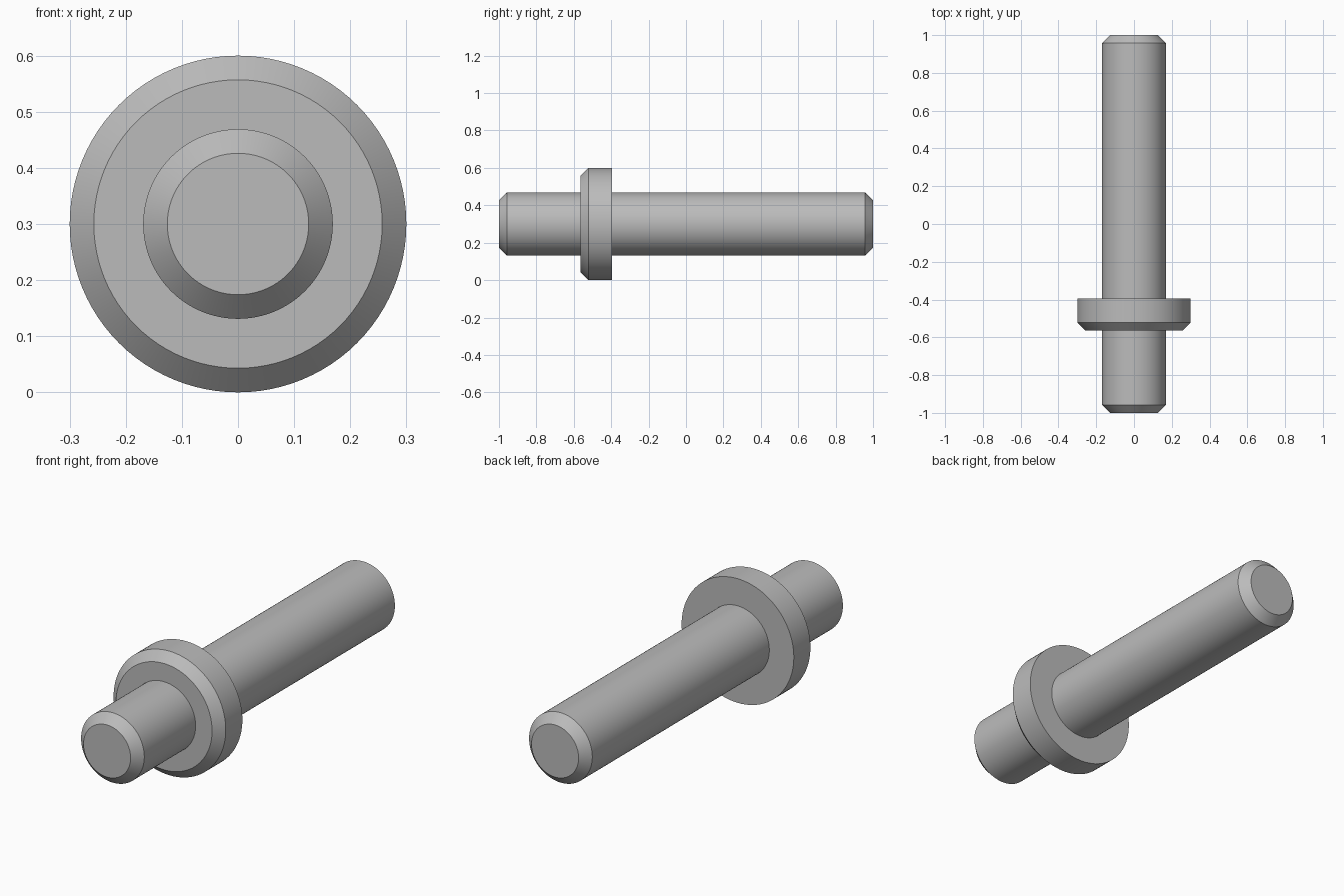
import bpy
import bmesh
from math import radians
from mathutils import Matrix, Vector

if "Cube" in bpy.data.objects:
    bpy.data.objects.remove(bpy.data.objects["Cube"], do_unlink=True)

SIDES = 96
CHAMFER = 0.043
AXIS_HEIGHT = 0.3

steel = bpy.data.materials.new("steel_grey")
steel.use_nodes = True
grey = (0.5, 0.5, 0.5, 1)
steel.diffuse_color = grey
steel.node_tree.nodes["Principled BSDF"].inputs["Base Color"].default_value = grey


def turned_part(name, profile):
    """Lathe a (radius, y) profile around the pin's lengthwise axis."""
    bm = bmesh.new()
    rings = []
    for radius, y in profile:
        ring = [bm.verts.new(Matrix.Rotation(radians(360 * i / SIDES), 3, "Y")
                             @ Vector((radius, y, 0))) for i in range(SIDES)]
        rings.append(ring)
    for a, b in zip(rings, rings[1:] + rings[:1]):
        for i in range(SIDES):
            j = (i + 1) % SIDES
            if b is not rings[0]:
                bm.faces.new((a[i], a[j], b[j], b[i]))
    # flat end caps
    bm.faces.new(rings[0])
    bm.faces.new(rings[-1])
    bmesh.ops.recalc_face_normals(bm, faces=bm.faces)
    mesh = bpy.data.meshes.new(name)
    bm.to_mesh(mesh)
    bm.free()
    mesh.materials.append(steel)
    part = bpy.data.objects.new(name, mesh)
    part.location.z = AXIS_HEIGHT
    bpy.context.collection.objects.link(part)
    bpy.ops.object.select_all(action="DESELECT")
    part.select_set(True)
    bpy.context.view_layer.objects.active = part
    bpy.ops.object.shade_smooth_by_angle(angle=radians(30))
    return part


# One turned pin: shaft chamfered at both ends, collar chamfered at the front
shaft, collar = 0.169, 0.3
front, back = -0.565, -0.395
turned_part("collared_pin", [
    (shaft - CHAMFER, -1), (shaft, -1 + CHAMFER), (shaft, front),
    (collar - CHAMFER, front), (collar, front + CHAMFER), (collar, back),
    (shaft, back), (shaft, 1 - CHAMFER), (shaft - CHAMFER, 1),
])
